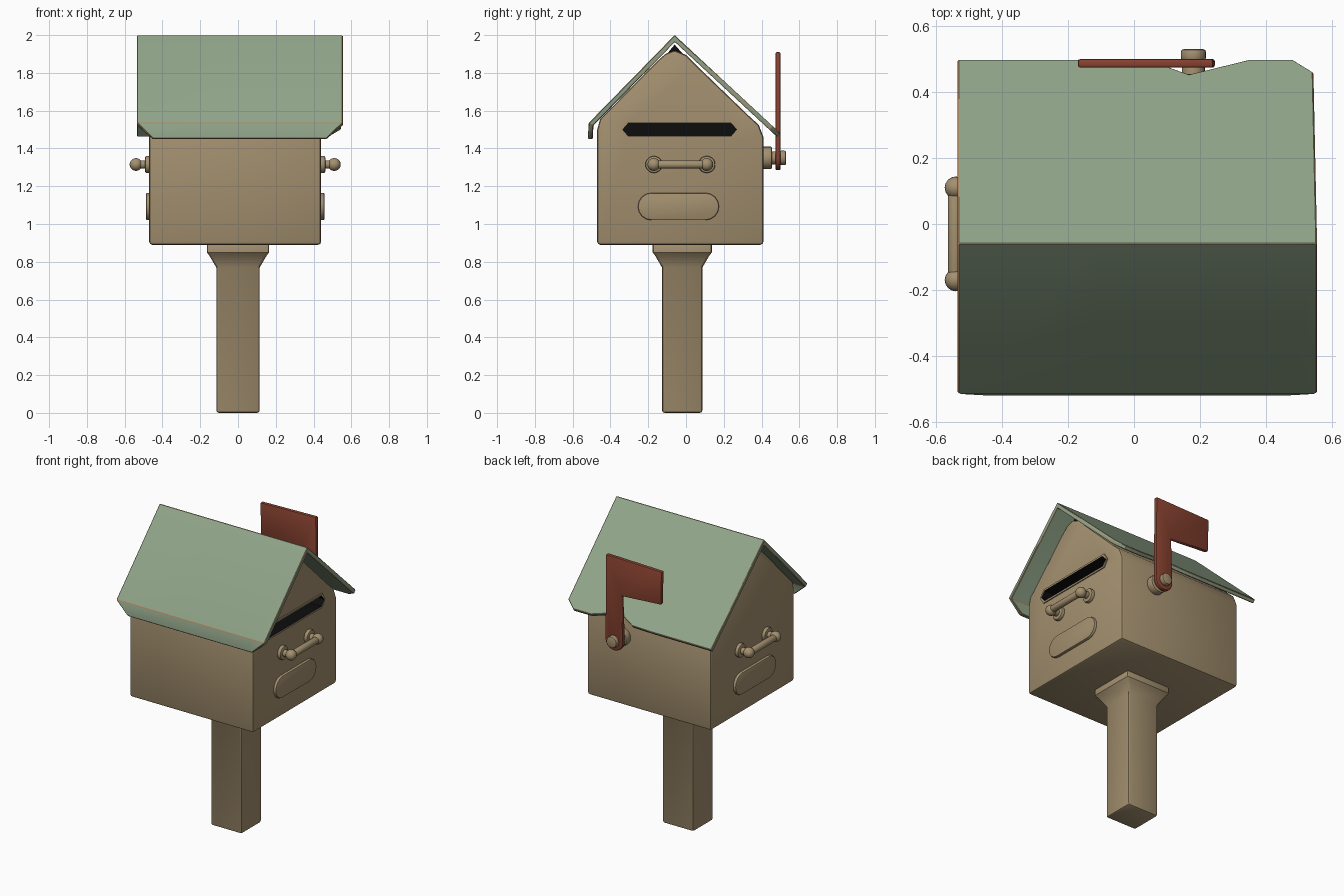
import bpy, bmesh, math
from mathutils import Vector

if "Cube" in bpy.data.objects:
    bpy.data.objects.remove(bpy.data.objects["Cube"], do_unlink=True)


def material(name, rgb):
    m = bpy.data.materials.new(name)
    m.use_nodes = True
    m.diffuse_color = (*rgb, 1)
    m.node_tree.nodes["Principled BSDF"].inputs["Base Color"].default_value = (*rgb, 1)
    return m


TAN = material("warm tan", (0.37, 0.28, 0.16))
GREEN = material("sage green", (0.28, 0.37, 0.25))
RED = material("brick red", (0.25, 0.055, 0.03))
COPPER = material("worn copper", (0.42, 0.24, 0.12))
DARK = material("dark opening", (0.004, 0.004, 0.004))


def make(name, bm, *mats):
    mesh = bpy.data.meshes.new(name)
    bm.to_mesh(mesh)
    bm.free()
    ob = bpy.data.objects.new(name, mesh)
    bpy.context.collection.objects.link(ob)
    for m in mats:
        mesh.materials.append(m)
    return ob


def activate(ob):
    bpy.ops.object.select_all(action="DESELECT")
    ob.select_set(True)
    bpy.context.view_layer.objects.active = ob


def modify(ob, kind, **settings):
    mod = ob.modifiers.new(kind, kind)
    for key, value in settings.items():
        setattr(mod, key, value)
    activate(ob)
    bpy.ops.object.modifier_apply(modifier=mod.name)


def bevel(ob, width, segments=2, **extra):
    modify(ob, "BEVEL", width=width, segments=segments, limit_method="ANGLE",
           angle_limit=math.radians(40), **extra)


def smooth(ob):
    activate(ob)
    bpy.ops.object.shade_smooth_by_angle(angle=math.radians(35))


def prism(name, outline, axis, a, b, *mats):
    """Extrude a flat outline along x (points y, z) or y (points x, z)."""
    bm = bmesh.new()
    place = (lambda p, d: (d, *p)) if axis == "x" else (lambda p, d: (p[0], d, p[1]))
    face = bm.faces.new([bm.verts.new(place(p, a)) for p in outline])
    out = bmesh.ops.extrude_face_region(bm, geom=[face])["geom"]
    moved = [v for v in out if isinstance(v, bmesh.types.BMVert)]
    step = Vector((b - a, 0, 0) if axis == "x" else (0, b - a, 0))
    bmesh.ops.translate(bm, verts=moved, vec=step)
    bmesh.ops.recalc_face_normals(bm, faces=bm.faces)
    return make(name, bm, *mats)


def rod(name, start, end, radius, mat, round_edge=0.008):
    start, end = Vector(start), Vector(end)
    bm = bmesh.new()
    bmesh.ops.create_cone(bm, cap_ends=True, segments=20, radius1=radius,
                          radius2=radius, depth=(end - start).length)
    ob = make(name, bm, mat)
    ob.location = (start + end) / 2
    ob.rotation_euler = (end - start).to_track_quat("Z", "Y").to_euler()
    bevel(ob, round_edge)
    smooth(ob)


def ball(name, centre, radius, mat):
    bm = bmesh.new()
    bmesh.ops.create_uvsphere(bm, u_segments=16, v_segments=10, radius=radius)
    ob = make(name, bm, mat)
    ob.location = centre
    smooth(ob)


def stadium(y0, y1, z0, z1, steps=8):
    r, mid = (z1 - z0) / 2, (z0 + z1) / 2
    pts = []
    for centre, turn in ((y1 - r, -90), (y0 + r, 90)):
        for i in range(steps + 1):
            t = math.radians(turn + 180 * i / steps)
            pts.append((centre + r * math.cos(t), mid + r * math.sin(t)))
    return pts


# Post: stacked square rings flaring under the box
bm = bmesh.new()
rings = []
for half, z in ((0.115, 0), (0.115, 0.77), (0.15, 0.83), (0.165, 0.85), (0.165, 0.9)):
    rings.append([bm.verts.new((sx * half, sy * (half - 0.008) - 0.02, z))
                  for sx, sy in ((-1, -1), (1, -1), (1, 1), (-1, 1))])
for low, high in zip(rings, rings[1:]):
    for i in range(4):
        j = (i + 1) % 4
        bm.faces.new((low[i], low[j], high[j], high[i]))
bm.faces.new(rings[0][::-1])
bm.faces.new(rings[-1])
post = make("post", bm, TAN)
bevel(post, 0.014)
smooth(post)

# Box with arched gable ends
arch = [(-0.47, 0.89), (0.41, 0.89), (0.41, 1.46), (0.385, 1.525), (0.33, 1.575),
        (0.05, 1.845), (0.0, 1.895), (-0.06, 1.92), (-0.11, 1.9), (-0.16, 1.855),
        (-0.41, 1.6), (-0.455, 1.555), (-0.47, 1.5)]
box = prism("box", arch, "x", -0.47, 0.44, TAN, DARK)
bevel(box, 0.016)

# Letter slot with a thin rim, cut through the box wall
def slot_outline(grow):
    y0, y1, z0, z1, tip = -0.335 - grow, 0.268 + grow, 1.465 - grow, 1.535 + grow, 0.03
    mid = (z0 + z1) / 2
    return [(y0, mid), (y0 + tip, z0), (y1 - tip, z0), (y1, mid), (y1 - tip, z1), (y0 + tip, z1)]

rim = prism("slot_rim", slot_outline(0.012), "x", 0.43, 0.447, TAN, DARK)
cutter = prism("slot_cutter", slot_outline(0), "x", 0.3, 0.5, TAN, DARK)
cutter.hide_render = True
for p in cutter.data.polygons:
    p.material_index = 1
for ob in (box, rim):
    modify(ob, "BOOLEAN", object=cutter, operation="DIFFERENCE", solver="EXACT")
    smooth(ob)
bpy.data.objects.remove(cutter, do_unlink=True)

# Dark gap under the ridge
prism("gable_gap", [(-0.28, 1.68), (0.16, 1.7), (-0.06, 1.95)], "x", -0.43, 0.41, DARK)

# Roof: folded sheet with a short front lip and a notch behind the flag
columns = ((-0.535, 1), (-0.1, 1), (0.05, 0.995), (0.17, 0.92), (0.35, 1), (0.48, 1), (0.555, 0.93))
ridge, eave = Vector((0, -0.06, 2.0)), Vector((0, 0.5, 1.48))
bm = bmesh.new()
rows = [[], [], [], []]
for x, reach in columns:
    back = ridge.lerp(eave, reach)
    rows[0].append(bm.verts.new((x * 0.84, -0.52, 1.45)))
    rows[1].append(bm.verts.new((x, -0.515, 1.535)))
    rows[2].append(bm.verts.new((x, ridge.y, ridge.z)))
    rows[3].append(bm.verts.new((x * (0.98 if reach < 1 else 1), back.y, back.z)))
for a, b in zip(rows, rows[1:]):
    for i in range(len(columns) - 1):
        bm.faces.new((a[i], a[i + 1], b[i + 1], b[i]))
roof = make("roof", bm, GREEN, COPPER)
modify(roof, "SOLIDIFY", thickness=0.026, offset=-1, use_even_offset=True)
bevel(roof, 0.004, 1, material=1)
smooth(roof)

# Handle and raised plate on each gable end
for side, wall, label in ((1, 0.44, "left"), (-1, 0.47, "right")):
    def at(out, y, z=1.315):
        return (side * (wall + out), y, z)
    plate = prism(label + "_plate", stadium(-0.255, 0.175, 1.02, 1.165), "x",
                  side * (wall - 0.02), side * (wall + 0.018), TAN)
    bevel(plate, 0.008)
    smooth(plate)
    for end, y in (("front", -0.17), ("back", 0.11)):
        name = label + "_handle_" + end
        rod(name + "_collar", at(-0.01, y), at(0.022, y), 0.045, TAN)
        rod(name + "_stem", at(0, y), at(0.07, y), 0.022, TAN)
        ball(name + "_knob", at(0.07, y), 0.034, TAN)
    rod(label + "_handle_bar", at(0.072, -0.18), at(0.072, 0.12), 0.022, TAN)

# Signal flag on the back wall: round foot, pole and banner
foot = [(0.18 + 0.065 * math.cos(t), 1.35 + 0.065 * math.sin(t))
        for t in (math.radians(180 + 18 * i) for i in range(11))]
outline = foot + [(0.24, 1.91), (-0.17, 1.9), (-0.165, 1.68), (0.125, 1.66)]
flag = prism("flag", outline, "y", 0.474, 0.5, RED)
bevel(flag, 0.007)
smooth(flag)
rod("flag_collar", (0.18, 0.4, 1.35), (0.18, 0.455, 1.35), 0.06, TAN)
rod("flag_axle", (0.18, 0.4, 1.35), (0.18, 0.51, 1.35), 0.035, TAN)
rod("flag_knob", (0.18, 0.495, 1.35), (0.18, 0.53, 1.35), 0.038, TAN)
